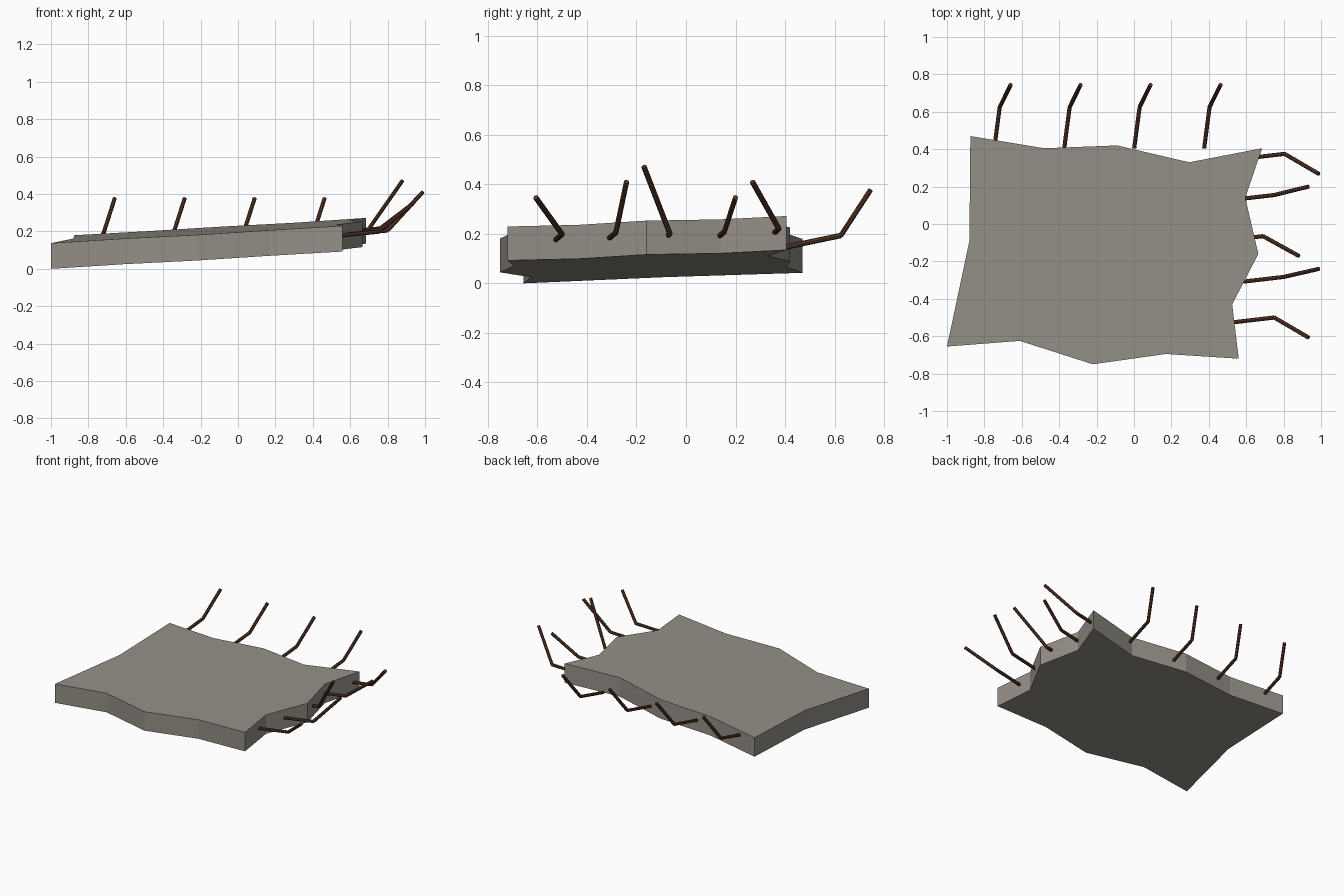
import bpy, bmesh
from mathutils import Vector

cube = bpy.data.objects.get("Cube")
if cube:
    bpy.data.objects.remove(cube, do_unlink=True)


def material(name, color):
    mat = bpy.data.materials.new(name)
    mat.use_nodes = True
    mat.diffuse_color = (*color, 1)
    mat.node_tree.nodes["Principled BSDF"].inputs["Base Color"].default_value = (*color, 1)
    return mat


concrete = material("concrete grey", (0.30, 0.28, 0.245))
rust = material("rusty brown", (0.10, 0.04, 0.022))


def add_object(name, bm, mat):
    bmesh.ops.recalc_face_normals(bm, faces=bm.faces)
    mesh = bpy.data.meshes.new(name)
    bm.to_mesh(mesh)
    bm.free()
    mesh.materials.append(mat)
    obj = bpy.data.objects.new(name, mesh)
    bpy.context.collection.objects.link(obj)
    return obj


# Broken slab: jagged outline on a gently tilted plane, extruded straight up
outline = [(-1, -.655), (-.61, -.625), (-.22, -.75), (.17, -.695), (.56, -.72),
           (.525, -.43), (.665, -.16), (.595, .14), (.685, .405), (.295, .33),
           (-.09, .42), (-.48, .405), (-.875, .47), (-.88, -.09)]
THICKNESS = 0.137


def tilt(x, y):
    return 0.0605 * (x + 1) + 0.031 * (y + 0.655)


bm = bmesh.new()
base = bm.faces.new([bm.verts.new((x, y, tilt(x, y))) for x, y in outline])
extruded = bmesh.ops.extrude_face_region(bm, geom=[base], use_keep_orig=True)
top = [v for v in extruded["geom"] if isinstance(v, bmesh.types.BMVert)]
bmesh.ops.translate(bm, verts=top, vec=(0, 0, THICKNESS))
add_object("broken_slab", bm, concrete)


# Bent reinforcing bars: one straight cylinder per segment
def bent_bar(name, points, radius=0.011):
    bm = bmesh.new()
    points = [Vector(p) for p in points]
    for a, b in zip(points, points[1:]):
        axis = b - a
        rod = bmesh.ops.create_cone(bm, cap_ends=True, segments=8, radius1=radius,
                                    radius2=radius, depth=axis.length)
        turn = axis.to_track_quat('Z', 'Y').to_matrix().to_4x4()
        turn.translation = (a + b) / 2
        bmesh.ops.transform(bm, matrix=turn, verts=rod["verts"])
    add_object(name, bm, rust)


# Evenly spaced bars along the back edge
for i in range(4):
    x = -0.747 + 0.374 * i
    bent_bar(f"back_bar_{i + 1}", [(x, .405, .147), (x + .029, .625, .193), (x + .088, .745, .377)])

# Bars along the left edge: bend point, then tip
side_bars = [((.75, -.5, .198), (.933, -.607, .347)),
             ((.8, -.283, .205), (.988, -.24, .41)),
             ((.69, -.065, .2), (.88, -.17, .472)),
             ((.75, .155, .208), (.933, .2, .347)),
             ((.805, .375, .22), (.988, .268, .41))]
for i, (bend, tip) in enumerate(side_bars):
    start = Vector(bend) - Vector((.215, .025, .021))
    bent_bar(f"left_bar_{i + 1}", [start, bend, tip])
